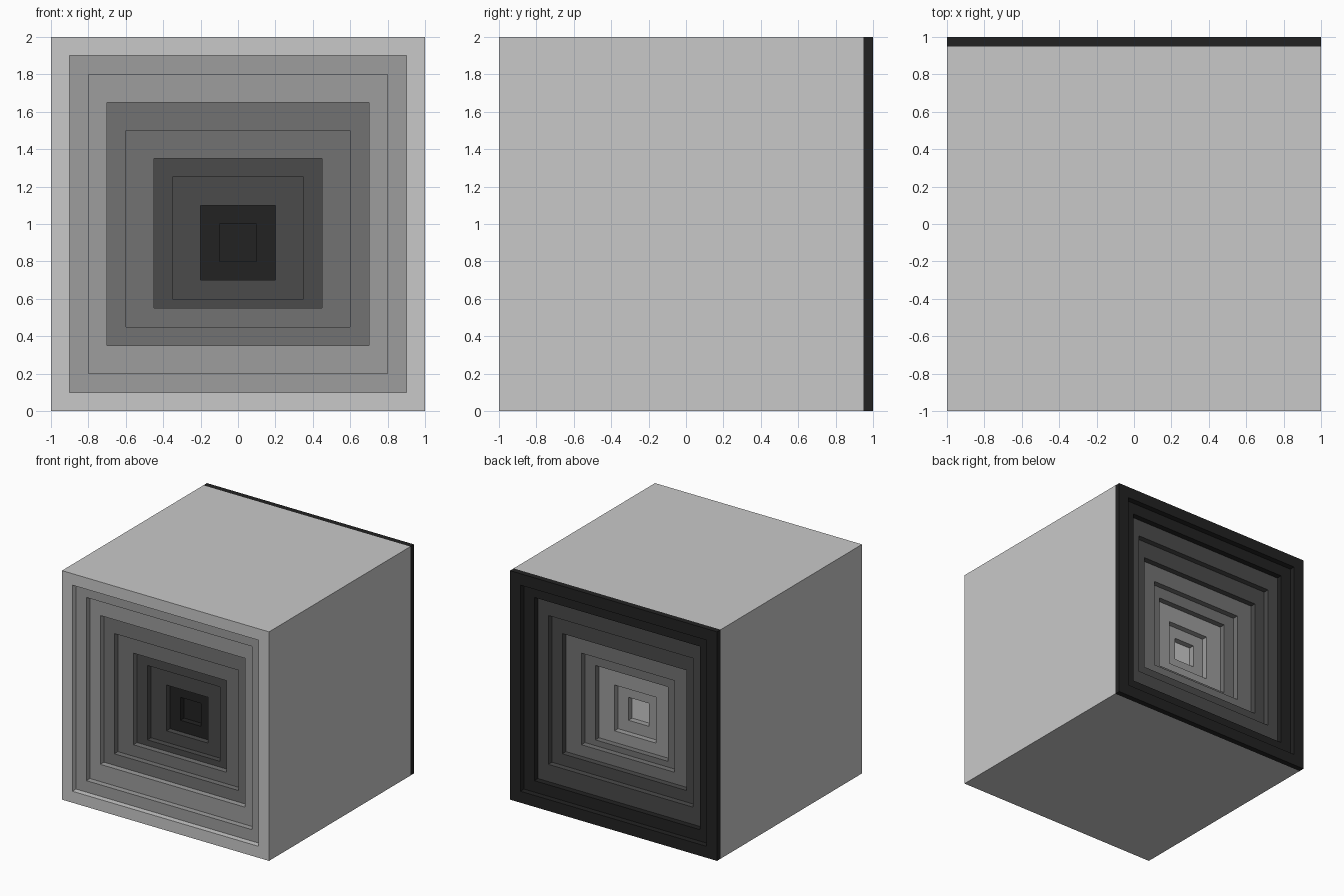
import bpy, bmesh

if "Cube" in bpy.data.objects:
    bpy.data.objects.remove(bpy.data.objects["Cube"])

# Five greys, light to dark (linear values)
greys = [("light_grey", 0.584), ("pale_grey", 0.337), ("mid_grey", 0.171),
         ("dark_grey", 0.069), ("near_black", 0.016)]
mats = []
for name, v in greys:
    m = bpy.data.materials.new(name)
    m.diffuse_color = (v, v, v, 1)
    m.use_nodes = True
    m.node_tree.nodes["Principled BSDF"].inputs["Base Color"].default_value = m.diffuse_color
    mats.append(m)

# Nested square openings: half width, bottom, top
OPENINGS = [(0.9, 0.1, 1.9), (0.8, 0.2, 1.8), (0.7, 0.35, 1.65), (0.6, 0.45, 1.5),
            (0.45, 0.55, 1.35), (0.35, 0.6, 1.25), (0.2, 0.7, 1.1), (0.1, 0.8, 1.0)]
STEP = 0.05
bm = bmesh.new()


def loop(half, bottom, top, y):
    return [bm.verts.new((x, y, z)) for x, z in
            ((-half, bottom), (half, bottom), (half, top), (-half, top))]


def bridge(a, b, colour):
    for i in range(4):
        j = (i + 1) % 4
        bm.faces.new((a[i], a[j], b[j], b[i])).material_index = colour


def stepped_recess(rim, side, colour_of):
    """Step inwards from the rim; colour_of(n) colours floor n and the wall inside it."""
    prev = rim
    for n, size in enumerate(OPENINGS):
        edge = loop(*size, side * (1 - n * STEP))
        floor = loop(*size, side * (1 - (n + 1) * STEP))
        bridge(prev, edge, colour_of(n))
        bridge(edge, floor, colour_of(n))
        prev = floor
    bm.faces.new(prev).material_index = colour_of(len(OPENINGS))


# Outer shell with a thin dark band along the back edge
front = loop(1, 0, 2, -1)
band = loop(1, 0, 2, 1 - STEP)
back = loop(1, 0, 2, 1)
bridge(front, band, 0)
bridge(band, back, 4)

# Front darkens inwards, back lightens inwards
stepped_recess(front, -1, lambda n: (n + 1) // 2)
stepped_recess(back, 1, lambda n: 4 - n // 2)

bmesh.ops.recalc_face_normals(bm, faces=bm.faces[:])
mesh = bpy.data.meshes.new("stepped_cube")
bm.to_mesh(mesh)
bm.free()
for m in mats:
    mesh.materials.append(m)
bpy.context.collection.objects.link(bpy.data.objects.new("stepped_cube", mesh))
